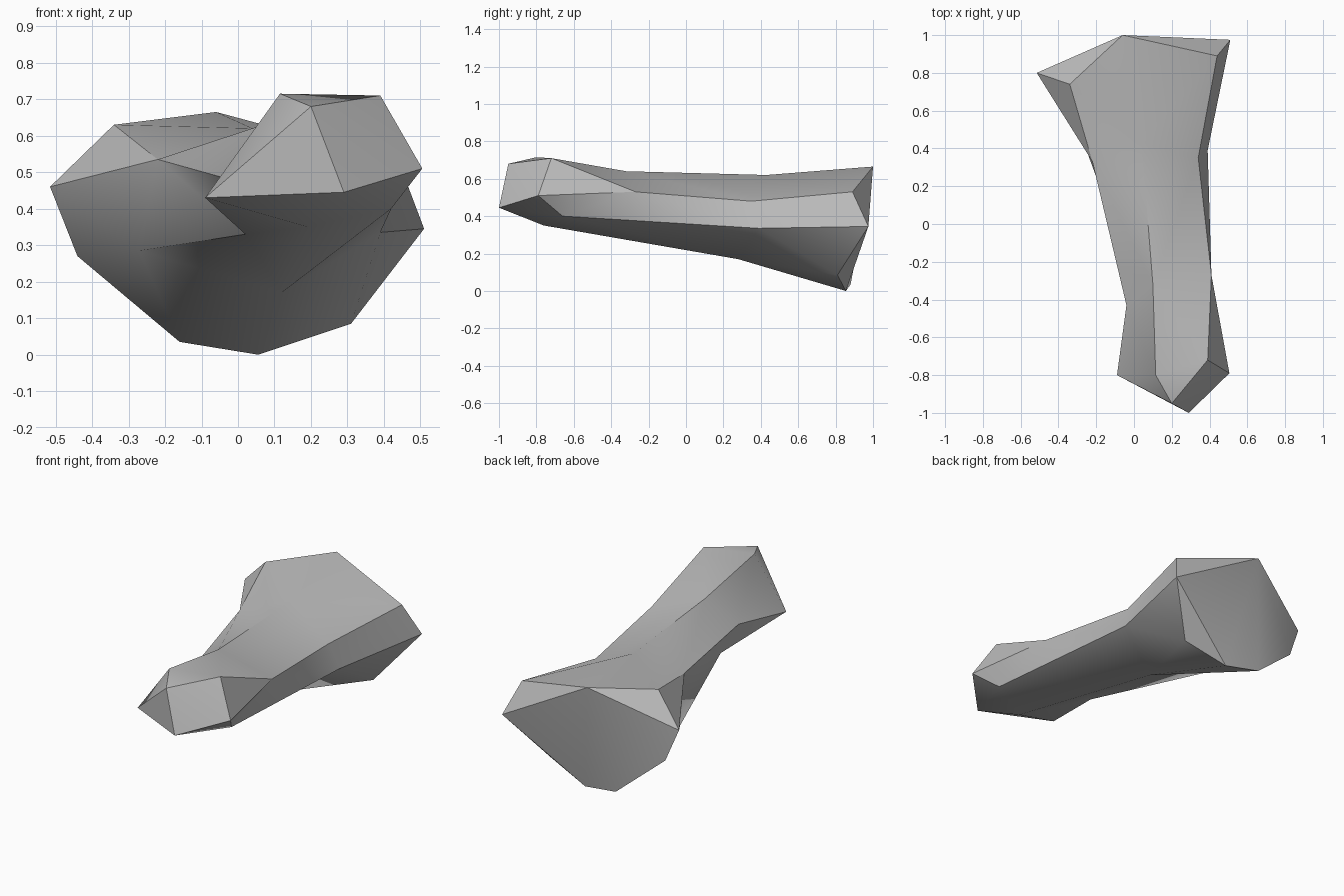
import bpy, bmesh, math

cube = bpy.data.objects.get("Cube")
if cube:
    bpy.data.objects.remove(cube, do_unlink=True)

# Corner points of the rock, grouped by station from front to back
corners = {
    # blunt front tip
    "A": (0.29, -1.00, 0.445), "B": (0.20, -0.95, 0.68),
    # front collar
    "E": (0.115, -0.80, 0.715), "F": (-0.09, -0.80, 0.43),
    "G": (0.19, -0.76, 0.35), "H": (0.42, -0.66, 0.40),
    "D": (0.505, -0.79, 0.51), "C": (0.39, -0.72, 0.71),
    # waist
    "N": (0.10, -0.32, 0.64), "Q": (-0.04, -0.43, 0.485),
    "O": (0.02, -0.35, 0.33), "P": (0.41, -0.27, 0.53),
    # shoulder
    "M": (0.04, 0.43, 0.62), "R": (-0.22, 0.33, 0.535),
    "I": (-0.27, 0.44, 0.285), "K": (0.12, 0.28, 0.17),
    "J": (0.39, 0.39, 0.335), "L": (0.34, 0.35, 0.48),
    # broad back end
    "U": (-0.06, 1.00, 0.665), "T": (-0.34, 0.74, 0.63),
    "S": (-0.515, 0.80, 0.46), "a": (-0.44, 0.82, 0.27),
    "Z": (-0.16, 0.88, 0.035), "Y": (0.055, 0.855, 0.0),
    "X": (0.31, 0.81, 0.085), "V": (0.51, 0.975, 0.345),
    "W": (0.44, 0.89, 0.53),
}

bm = bmesh.new()
points = {name: bm.verts.new(co) for name, co in corners.items()}


def face(names):
    """Add a face, dropping repeated corners."""
    unique = list(dict.fromkeys(names))
    if len(unique) > 2:
        bm.faces.new([points[n] for n in unique])


def stitch(front, back):
    """Join two closed rings corner by corner; repeats make triangles."""
    for i in range(len(front)):
        j = (i + 1) % len(front)
        face(front[i] + front[j] + back[j] + back[i])


# Body bands
stitch("EFFGHDCC", "NQOKJPPN")
stitch("NQOKJP", "MRIKJL")
stitch("MMRRIIIKKKJJL", "UTTSSaZZYXXVW")

# Front and back ends
for names in ("BEF", "BFA", "ADCB", "BCE", "AFG", "AGHD", "UTS", "UVW", "USaZYXV"):
    face(names)

bmesh.ops.triangulate(bm, faces=bm.faces[:])
bmesh.ops.recalc_face_normals(bm, faces=bm.faces[:])
mesh = bpy.data.meshes.new("long_rock")
bm.to_mesh(mesh)
bm.free()

# Stone colour
stone = bpy.data.materials.new("grey_stone")
stone.use_nodes = True
grey = (0.5, 0.5, 0.5, 1.0)
stone.diffuse_color = grey
stone.node_tree.nodes["Principled BSDF"].inputs["Base Color"].default_value = grey
mesh.materials.append(stone)

rock = bpy.data.objects.new("long_rock", mesh)
bpy.context.collection.objects.link(rock)
bpy.ops.object.select_all(action="DESELECT")
rock.select_set(True)
bpy.context.view_layer.objects.active = rock
bpy.ops.object.shade_smooth_by_angle(angle=math.radians(35))
